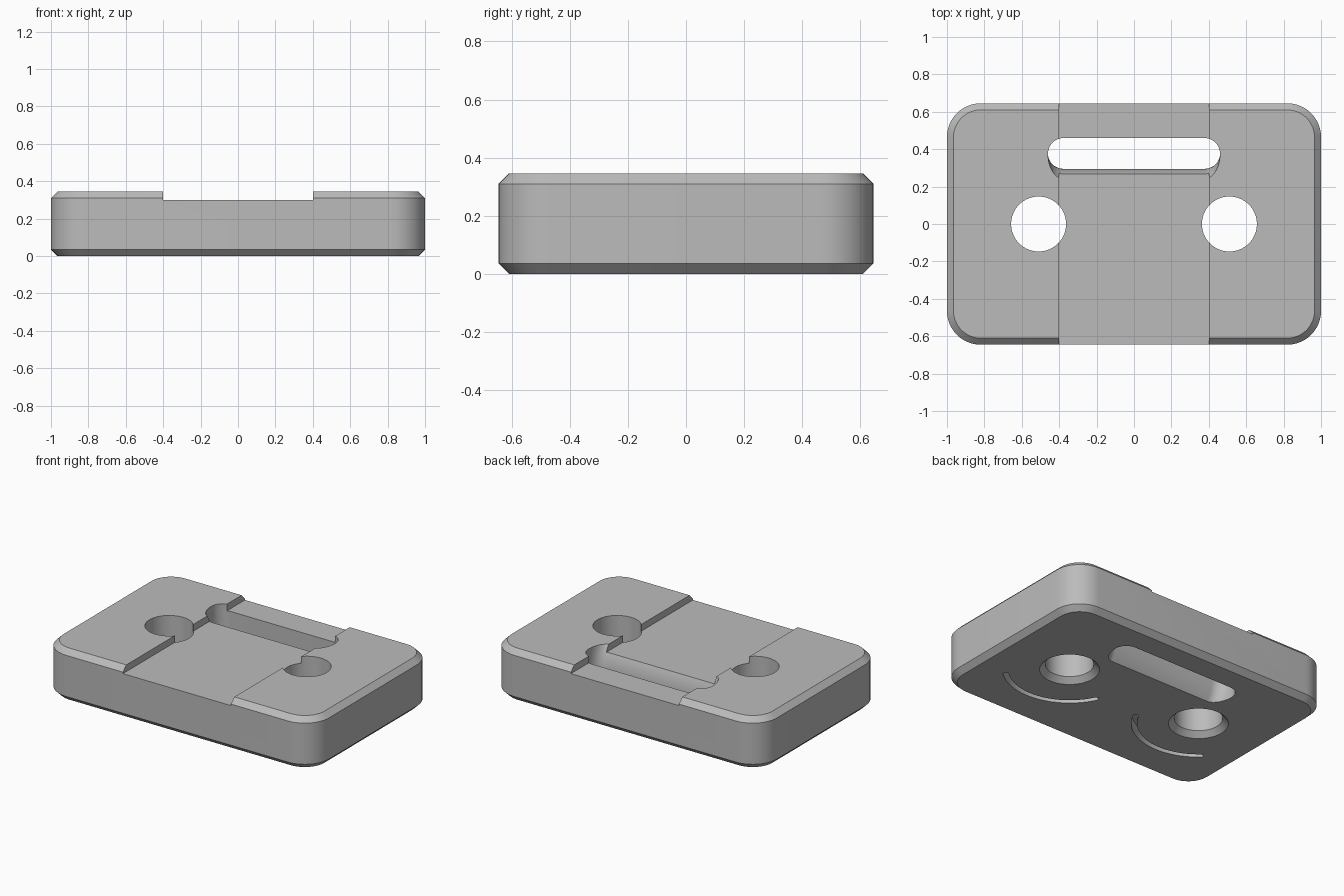
import bpy, bmesh, math
from mathutils import Vector

if "Cube" in bpy.data.objects:
    bpy.data.objects.remove(bpy.data.objects["Cube"])

WIDTH, DEPTH, HEIGHT = 2.0, 1.29, 0.345
CHAMFER, CORNER = 0.035, 0.18
HOLE_X, HOLE_R = 0.51, 0.147

grey = bpy.data.materials.new("plain grey")
grey.use_nodes = True
grey.diffuse_color = (0.5, 0.5, 0.5, 1)
grey.node_tree.nodes["Principled BSDF"].inputs["Base Color"].default_value = (0.5, 0.5, 0.5, 1)


def loft(name, rings):
    """Solid from a stack of closed rings with equal point counts."""
    bm = bmesh.new()
    loops = [[bm.verts.new(p) for p in ring] for ring in rings]
    n = len(loops[0])
    for low, high in zip(loops, loops[1:]):
        for i in range(n):
            j = (i + 1) % n
            bm.faces.new((low[i], low[j], high[j], high[i]))
    bm.faces.new(loops[0])
    bm.faces.new(loops[-1])
    bmesh.ops.recalc_face_normals(bm, faces=bm.faces)
    mesh = bpy.data.meshes.new(name)
    bm.to_mesh(mesh)
    bm.free()
    mesh.materials.append(grey)
    obj = bpy.data.objects.new(name, mesh)
    bpy.context.collection.objects.link(obj)
    return obj


def rounded_rect(inset, z, steps=12):
    r = CORNER - inset
    cx, cy = WIDTH / 2 - CORNER, DEPTH / 2 - CORNER
    ring = []
    for q, (sx, sy) in enumerate([(1, 1), (-1, 1), (-1, -1), (1, -1)]):
        for k in range(steps + 1):
            a = (q + k / steps) * math.pi / 2
            ring.append(Vector((sx * cx + r * math.cos(a), sy * cy + r * math.sin(a), z)))
    return ring


def circle(x, r, z, n=64):
    return [Vector((x + r * math.cos(2 * math.pi * i / n), r * math.sin(2 * math.pi * i / n), z))
            for i in range(n)]


def slot_ring(z):
    """Slot outline: straight back wall, front wall bulging at mid height."""
    bulge = 0.3
    off = z - HEIGHT / 2
    front = 0.295 - (bulge - math.sqrt(bulge ** 2 - off ** 2))
    mid, back, r, half = 0.375, 0.46, 0.085, 0.375
    ring = []
    for side, start in ((1, -90), (-1, 90)):
        for k in range(25):
            a = math.radians(start + 180 * k / 24)
            s = math.sin(a)
            y = mid + s * ((back - mid) if s > 0 else (mid - front))
            ring.append(Vector((side * half + r * math.cos(a), y, z)))
    return ring


def arc_ring(side, z, r=0.39, half=0.017, steps=40):
    """Narrow curved slit with round ends, below one bolt hole."""
    a0, a1 = math.radians(-154), math.radians(-48)
    pts = []
    for k in range(steps + 1):
        a = a0 + (a1 - a0) * k / steps
        pts.append(((r + half) * math.cos(a), (r + half) * math.sin(a)))
    for k in range(1, 8):
        b = a1 + math.pi * k / 8
        pts.append((r * math.cos(a1) + half * math.cos(b), r * math.sin(a1) + half * math.sin(b)))
    for k in range(steps + 1):
        a = a1 + (a0 - a1) * k / steps
        pts.append(((r - half) * math.cos(a), (r - half) * math.sin(a)))
    for k in range(1, 8):
        b = a0 + math.pi + math.pi * k / 8
        pts.append((r * math.cos(a0) + half * math.cos(b), r * math.sin(a0) + half * math.sin(b)))
    return [Vector((side * (HOLE_X + x), y, z)) for x, y in pts]


# Chamfered plate
plate = loft("clamp_plate", [
    rounded_rect(CHAMFER, 0), rounded_rect(0, CHAMFER),
    rounded_rect(0, HEIGHT - CHAMFER), rounded_rect(CHAMFER, HEIGHT)])

# Shallow channel across the top
cutters = [loft("channel_cutter", [
    [Vector((x, y, z)) for x, y in ((-0.4, -1), (0.4, -1), (0.4, 1), (-0.4, 1))]
    for z in (0.3, 0.5)])]

# Strap slot with curved front wall
levels = [-0.02 + (HEIGHT + 0.04) * i / 24 for i in range(25)]
cutters.append(loft("slot_cutter", [slot_ring(z) for z in levels]))

# Bolt holes countersunk from below, and curved slits beside them
for side in (1, -1):
    x = side * HOLE_X
    lip = 0.02
    cutters.append(loft("hole_cutter", [
        circle(x, HOLE_R + CHAMFER + lip, -lip), circle(x, HOLE_R, CHAMFER),
        circle(x, HOLE_R, HEIGHT + lip)]))
    cutters.append(loft("slit_cutter", [arc_ring(side, -lip), arc_ring(side, 0.08)]))

# Cut everything out of the plate
bpy.ops.object.select_all(action='DESELECT')
plate.select_set(True)
bpy.context.view_layer.objects.active = plate
for cutter in cutters:
    cutter.hide_render = True
    mod = plate.modifiers.new("cut", 'BOOLEAN')
    mod.operation = 'DIFFERENCE'
    mod.solver = 'EXACT'
    mod.object = cutter
    bpy.ops.object.modifier_apply(modifier=mod.name)
    bpy.data.objects.remove(cutter)

bpy.ops.object.shade_smooth_by_angle(angle=math.radians(30))
